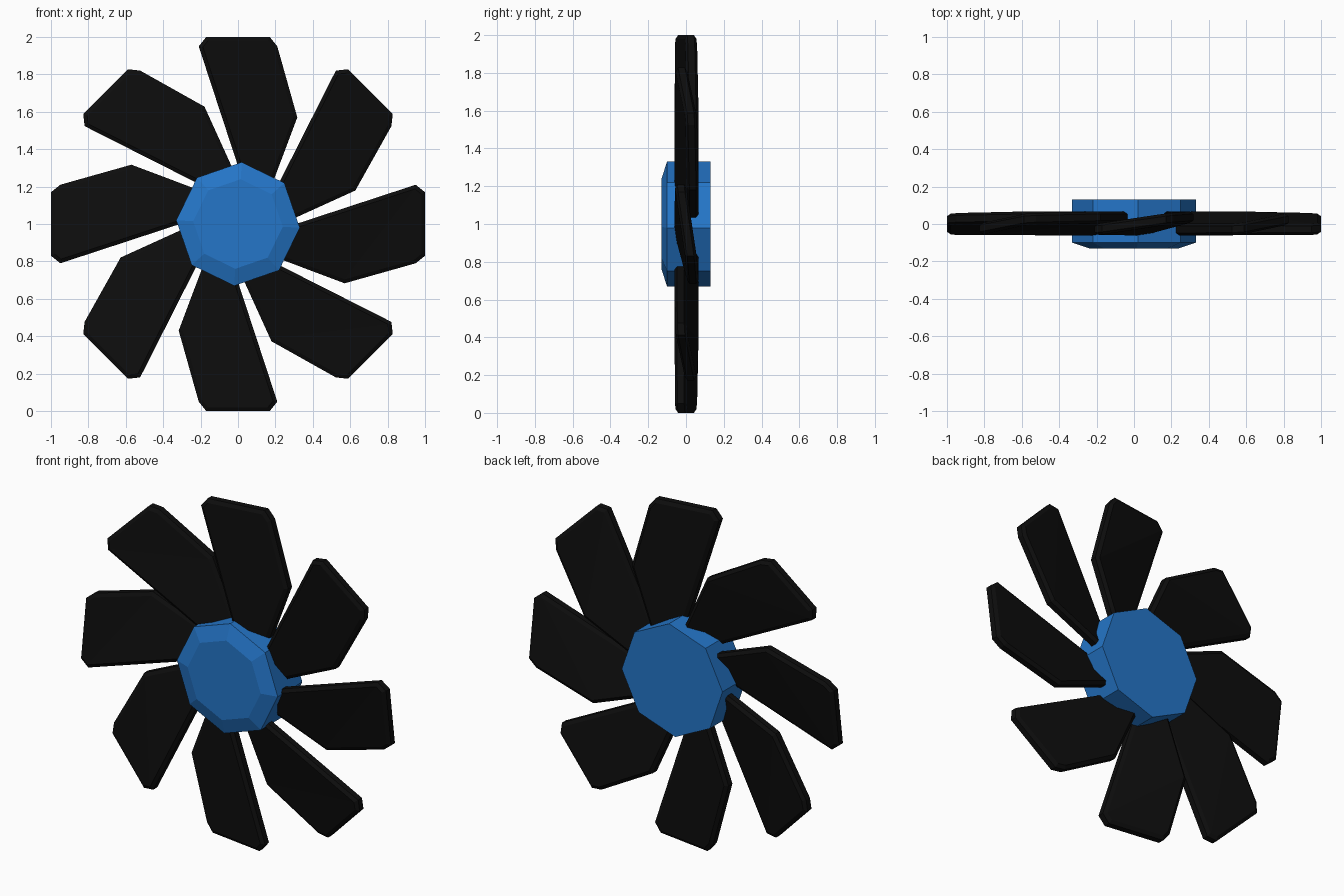
import bpy
import bmesh
import math
from mathutils import Vector

if "Cube" in bpy.data.objects:
    bpy.data.objects.remove(bpy.data.objects["Cube"])

CENTRE = (0, 0, 1)


def make_material(name, rgb):
    mat = bpy.data.materials.new(name)
    mat.use_nodes = True
    mat.diffuse_color = (*rgb, 1)
    bsdf = mat.node_tree.nodes["Principled BSDF"]
    bsdf.inputs["Base Color"].default_value = (*rgb, 1)
    bsdf.inputs["Roughness"].default_value = 0.8
    return mat


def finish_mesh(bm, name, mat):
    bmesh.ops.recalc_face_normals(bm, faces=bm.faces)
    mesh = bpy.data.meshes.new(name)
    bm.to_mesh(mesh)
    bm.free()
    mesh.materials.append(mat)
    return mesh


def place(mesh, name, turn=0):
    obj = bpy.data.objects.new(name, mesh)
    bpy.context.collection.objects.link(obj)
    obj.location = CENTRE
    obj.rotation_euler.y = turn
    return obj


def bridge(bm, a, b):
    for i in range(len(a)):
        j = (i + 1) % len(a)
        bm.faces.new((a[i], a[j], b[j], b[i]))


def inset(points, width):
    """Move each corner of a counter-clockwise outline inwards along its mitre."""
    result = []
    for i, p in enumerate(points):
        d1 = (p - points[i - 1]).normalized()
        d2 = (points[(i + 1) % len(points)] - p).normalized()
        n1, n2 = Vector((-d1.y, d1.x)), Vector((-d2.y, d2.x))
        result.append(p + (n1 + n2) * width / (1 + n1.dot(n2)))
    return result


blue = make_material("hub blue", (0.018, 0.18, 0.58))
black = make_material("blade black", (0.004, 0.004, 0.004))

# Hub: eight-sided drum with a chamfered front
bm = bmesh.new()
rings = []
for radius, y in ((0.24, -0.13), (0.331, -0.1), (0.331, 0.13)):
    angles = [math.radians(86.5 + 45 * k) for k in range(8)]
    rings.append([bm.verts.new((radius * math.cos(a), y, radius * math.sin(a)))
                  for a in angles])
for a, b in zip(rings, rings[1:]):
    bridge(bm, a, b)
bm.faces.new(rings[0])
bm.faces.new(rings[-1])
place(finish_mesh(bm, "hub", blue), "hub")

# Blade: twisted slab with chamfered rim; each corner is (across, outward, depth)
corners = [(0.036, 0.2, -0.03), (0.178, 0.2, 0.036), (0.317, 0.57, 0.036),
           (0.21, 0.95, 0.028), (0.17, 1.0, 0.024),
           (-0.17, 1.0, -0.024), (-0.21, 0.95, -0.028)]
outline = [Vector((x, z)) for x, z, y in corners]
inner = inset(outline, 0.02)
depths = [y for x, z, y in corners]

bm = bmesh.new()
layers = []
for shape, offset in ((inner, -0.031), (outline, -0.018),
                      (outline, 0.018), (inner, 0.031)):
    layers.append([bm.verts.new((p.x, y + offset, p.y))
                   for p, y in zip(shape, depths)])
for a, b in zip(layers, layers[1:]):
    bridge(bm, a, b)
for ring in (layers[0], layers[-1]):
    bm.faces.new([ring[i] for i in (0, 1, 2, 6)])
    bm.faces.new(ring[2:])
blade_mesh = finish_mesh(bm, "blade", black)

for k in range(8):
    place(blade_mesh, f"blade_{k + 1}", k * math.pi / 4)
